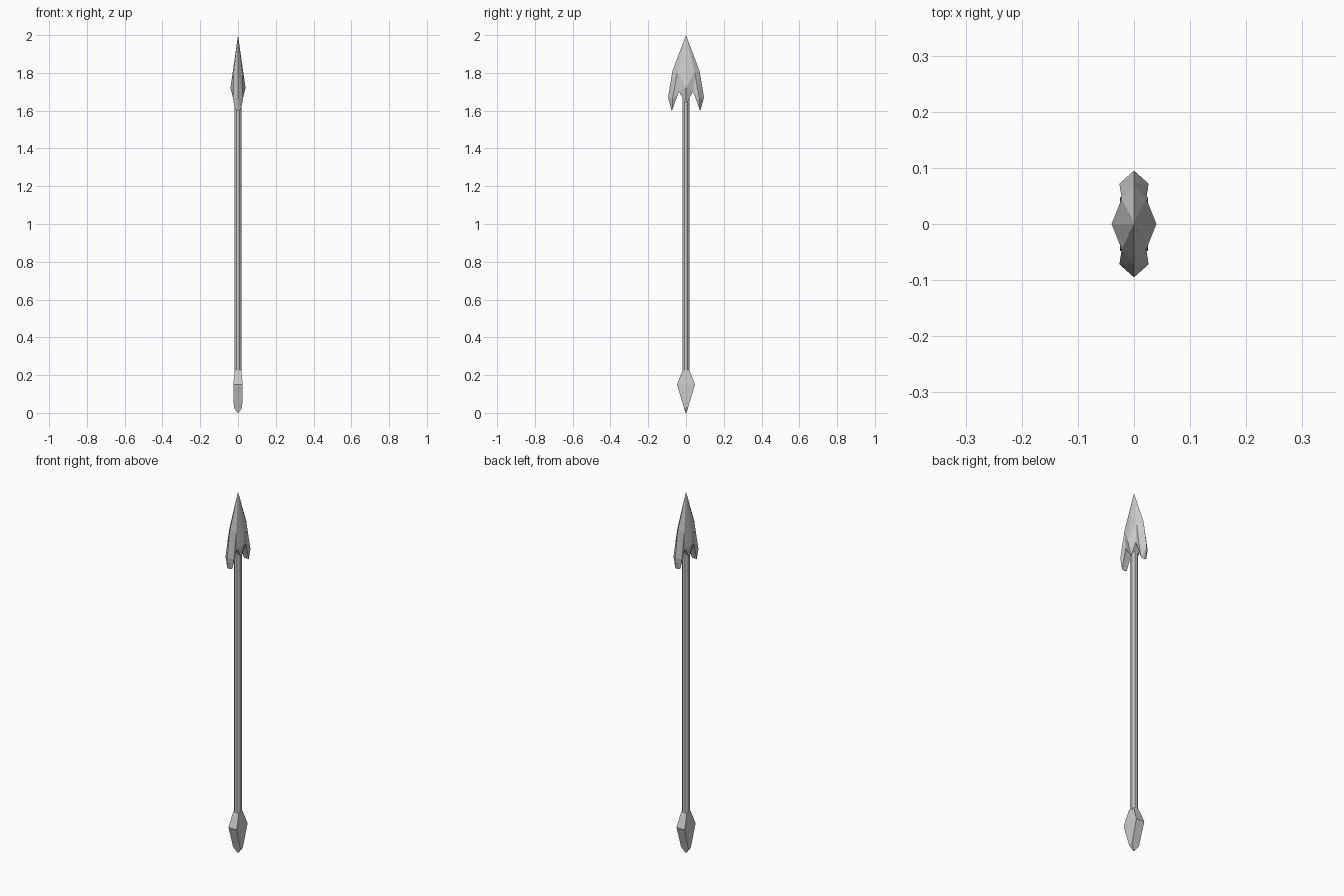
import bpy, bmesh
from math import cos, sin, pi

if "Cube" in bpy.data.objects:
    bpy.data.objects.remove(bpy.data.objects["Cube"])


def make_object(name, bm):
    bmesh.ops.remove_doubles(bm, verts=bm.verts, dist=0.0005)
    bmesh.ops.recalc_face_normals(bm, faces=bm.faces)
    me = bpy.data.meshes.new(name)
    bm.to_mesh(me)
    bm.free()
    ob = bpy.data.objects.new(name, me)
    bpy.context.collection.objects.link(ob)
    return ob


def loft(name, rings):
    """Skin a stack of equal-length rings and cap both ends."""
    bm = bmesh.new()
    vs = [[bm.verts.new(p) for p in r] for r in rings]
    n = len(vs[0])
    for a, b in zip(vs, vs[1:]):
        for i in range(n):
            bm.faces.new((a[i], a[(i + 1) % n], b[(i + 1) % n], b[i]))
    bm.faces.new(vs[0][::-1])
    bm.faces.new(vs[-1])
    return make_object(name, bm)


# Octagonal shaft
def octagon(r, z):
    return [(r * cos((i + .5) * pi / 4), r * sin((i + .5) * pi / 4), z) for i in range(8)]


loft("shaft", [octagon(.02, .18), octagon(.02, 1.72)])


# Wedge-shaped butt
def rect(x, y, z):
    return [(-x, -y, z), (x, -y, z), (x, y, z), (-x, y, z)]


loft("butt_spike", [rect(.003, .003, 0), rect(.022, .011, .028),
                    rect(.025, .048, .15), rect(.017, .017, .228)])

# Barbed head: one quarter, repeated in all four quadrants
P = dict(
    tip=(0, 0, 2.0), ridge=(.04, 0, 1.72), collar=(.02, 0, 1.64),
    groove=(.022, .045, 1.805), edge=(0, .072, 1.81), barb=(0, .095, 1.67),
    side=(.026, .072, 1.66), point=(.015, .073, 1.603), notch=(.021, .038, 1.70),
    notch_mid=(0, .038, 1.70), point_mid=(0, .076, 1.60), collar_mid=(0, 0, 1.64))
FACES = ["tip ridge groove", "tip groove edge", "groove side edge", "edge side barb",
         "groove notch side", "groove ridge notch", "ridge collar notch",
         "side point barb", "side notch point", "barb point point_mid",
         "notch notch_mid point_mid point", "notch collar collar_mid notch_mid"]
bm = bmesh.new()
for sx in (1, -1):
    for sy in (1, -1):
        q = {k: bm.verts.new((x * sx, y * sy, z)) for k, (x, y, z) in P.items()}
        for f in FACES:
            bm.faces.new([q[k] for k in f.split()])
make_object("spear_head", bm)
